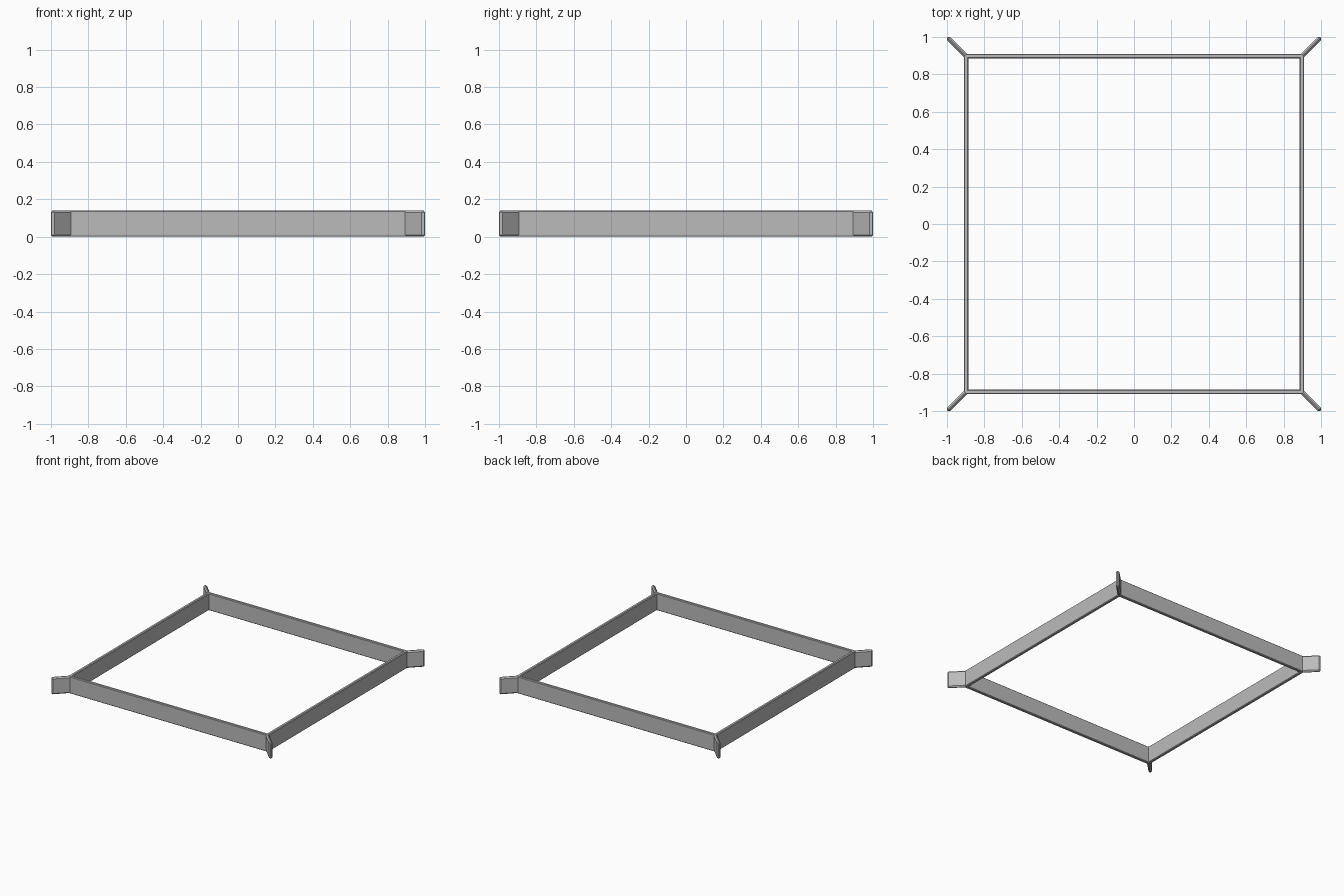
import bpy
import bmesh
from math import pi, sqrt
from mathutils import Matrix, Vector

HEIGHT = 0.14
THICK = 0.026
SIDE = 0.897      # centre line of the frame walls
TIP = 0.998       # end of the corner fins on the diagonal

cube = bpy.data.objects.get("Cube")
if cube:
    bpy.data.objects.remove(cube, do_unlink=True)

grey = bpy.data.materials.new("plain_grey")
grey.use_nodes = True
colour = (0.5, 0.5, 0.5, 1)
grey.diffuse_color = colour
grey.node_tree.nodes["Principled BSDF"].inputs["Base Color"].default_value = colour


def plate(name, length, centre, angle, bevel):
    """Upright plate along its own x axis, with chamfered edges."""
    mesh = bpy.data.meshes.new(name)
    bm = bmesh.new()
    bmesh.ops.create_cube(bm, size=1)
    bmesh.ops.scale(bm, vec=(length, THICK, HEIGHT), verts=bm.verts)
    bmesh.ops.bevel(bm, geom=bm.edges[:], offset=bevel, segments=1, affect='EDGES')
    bmesh.ops.transform(bm, verts=bm.verts,
                        matrix=Matrix.Translation(centre) @ Matrix.Rotation(angle, 4, 'Z'))
    bm.to_mesh(mesh)
    bm.free()
    mesh.materials.append(grey)
    obj = bpy.data.objects.new(name, mesh)
    bpy.context.collection.objects.link(obj)
    return obj


# Four walls and four diagonal corner fins, turned round the centre
walls = ["front_wall", "left_wall", "back_wall", "right_wall"]
fins = ["front_left_fin", "back_left_fin", "back_right_fin", "front_right_fin"]
start = SIDE - 0.006
for i in range(4):
    turn = Matrix.Rotation(i * pi / 2, 4, 'Z')
    plate(walls[i], 2 * SIDE + 0.012, turn @ Vector((0, -SIDE, HEIGHT / 2)), i * pi / 2, 0.005)
    mid = (start + TIP) / 2
    plate(fins[i], (TIP - start) * sqrt(2), turn @ Vector((mid, -mid, HEIGHT / 2)),
          i * pi / 2 - pi / 4, 0.01)
